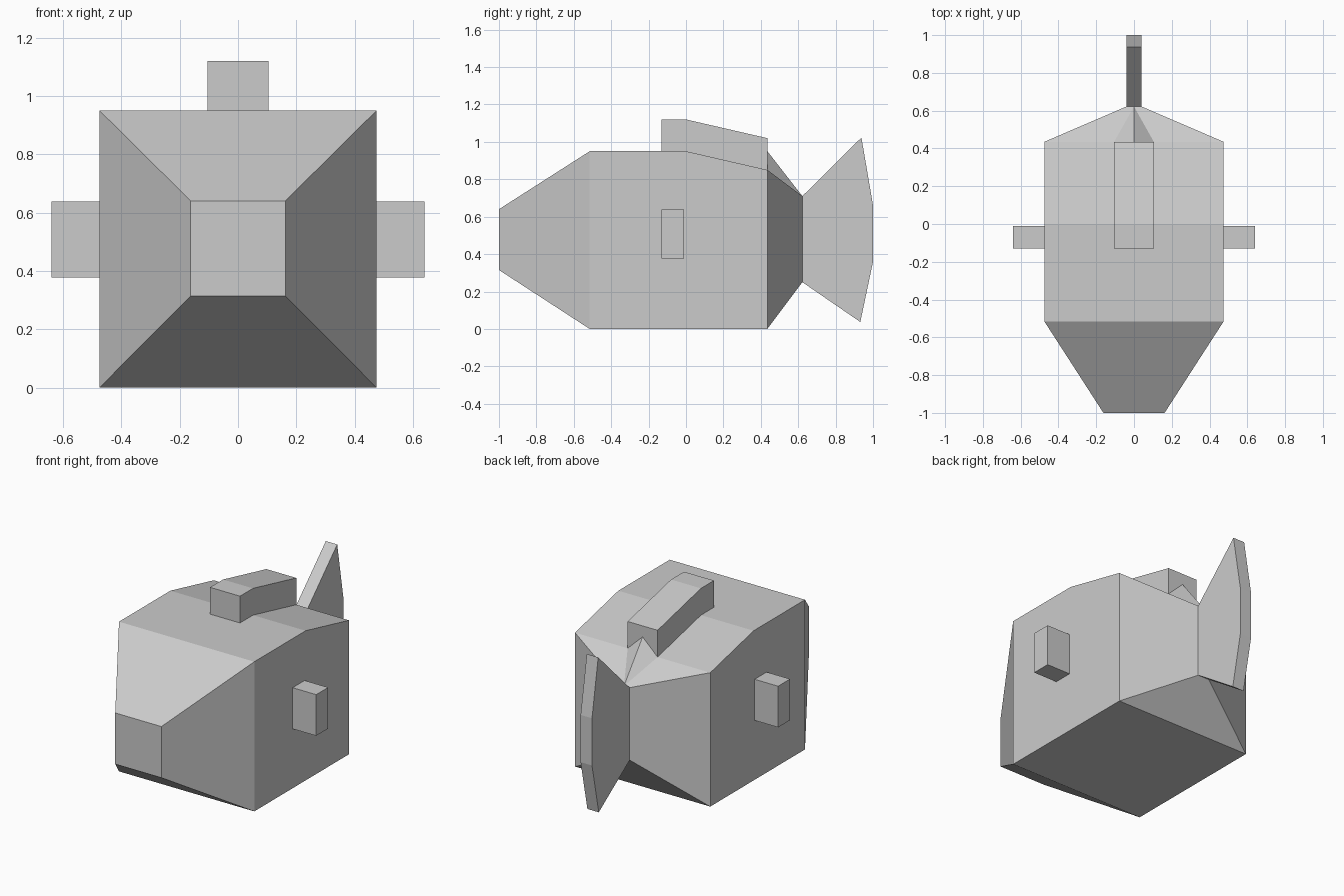
import bpy, bmesh

if "Cube" in bpy.data.objects:
    bpy.data.objects.remove(bpy.data.objects["Cube"])


def finish(name, bm):
    bmesh.ops.recalc_face_normals(bm, faces=bm.faces)
    mesh = bpy.data.meshes.new(name)
    bm.to_mesh(mesh)
    bm.free()
    obj = bpy.data.objects.new(name, mesh)
    bpy.context.collection.objects.link(obj)
    return obj


def loft(name, rings):
    """Skin a closed solid through rings of equal point count."""
    bm = bmesh.new()
    loops = [[bm.verts.new(p) for p in ring] for ring in rings]
    n = len(loops[0])
    for a, b in zip(loops, loops[1:]):
        for i in range(n):
            j = (i + 1) % n
            bm.faces.new((a[i], a[j], b[j], b[i]))
    bm.faces.new(loops[0])
    bm.faces.new(loops[-1][::-1])
    return finish(name, bm)


def slab(name, profile, x0, x1):
    """Extrude a (y, z) side profile from x0 to x1."""
    return loft(name, [[(x, y, z) for y, z in profile] for x in (x0, x1)])


# Body: rectangular sections (y, half width, bottom, top) from snout to tail root
sections = [(-1.0, 0.162, 0.315, 0.64), (-0.515, 0.475, 0, 0.95),
            (0, 0.475, 0, 0.95), (0.435, 0.475, 0, 0.85),
            (0.622, 0.04, 0.25, 0.71)]
loft("body", [[(-w, y, lo), (w, y, lo), (w, y, hi), (-w, y, hi)]
              for y, w, lo, hi in sections])

# Dorsal fin follows the slope of the back
slab("dorsal_fin", [(-0.13, 0.95), (0, 0.95), (0.435, 0.85),
                    (0.435, 1.02), (0, 1.12), (-0.13, 1.12)], -0.105, 0.105)

# Tail fin
slab("tail_fin", [(0.622, 0.25), (0.932, 0.037), (1.0, 0.36),
                  (1.0, 0.66), (0.938, 1.023), (0.622, 0.71)], -0.04, 0.04)

# Side fins
fin = [(-0.13, 0.377), (-0.01, 0.377), (-0.01, 0.638), (-0.13, 0.638)]
for side, s in (("left", -1), ("right", 1)):
    slab(side + "_fin", fin, s * 0.475, s * 0.64)

# Ridge tapering from the dorsal fin to the tail root
bm = bmesh.new()
tip, peak, left, right = [bm.verts.new(p) for p in (
    (0, 0.622, 0.71), (0, 0.435, 0.95), (-0.105, 0.435, 0.85), (0.105, 0.435, 0.85))]
for tri in ((tip, peak, left), (tip, right, peak), (tip, left, right), (peak, right, left)):
    bm.faces.new(tri)
finish("back_ridge", bm)
